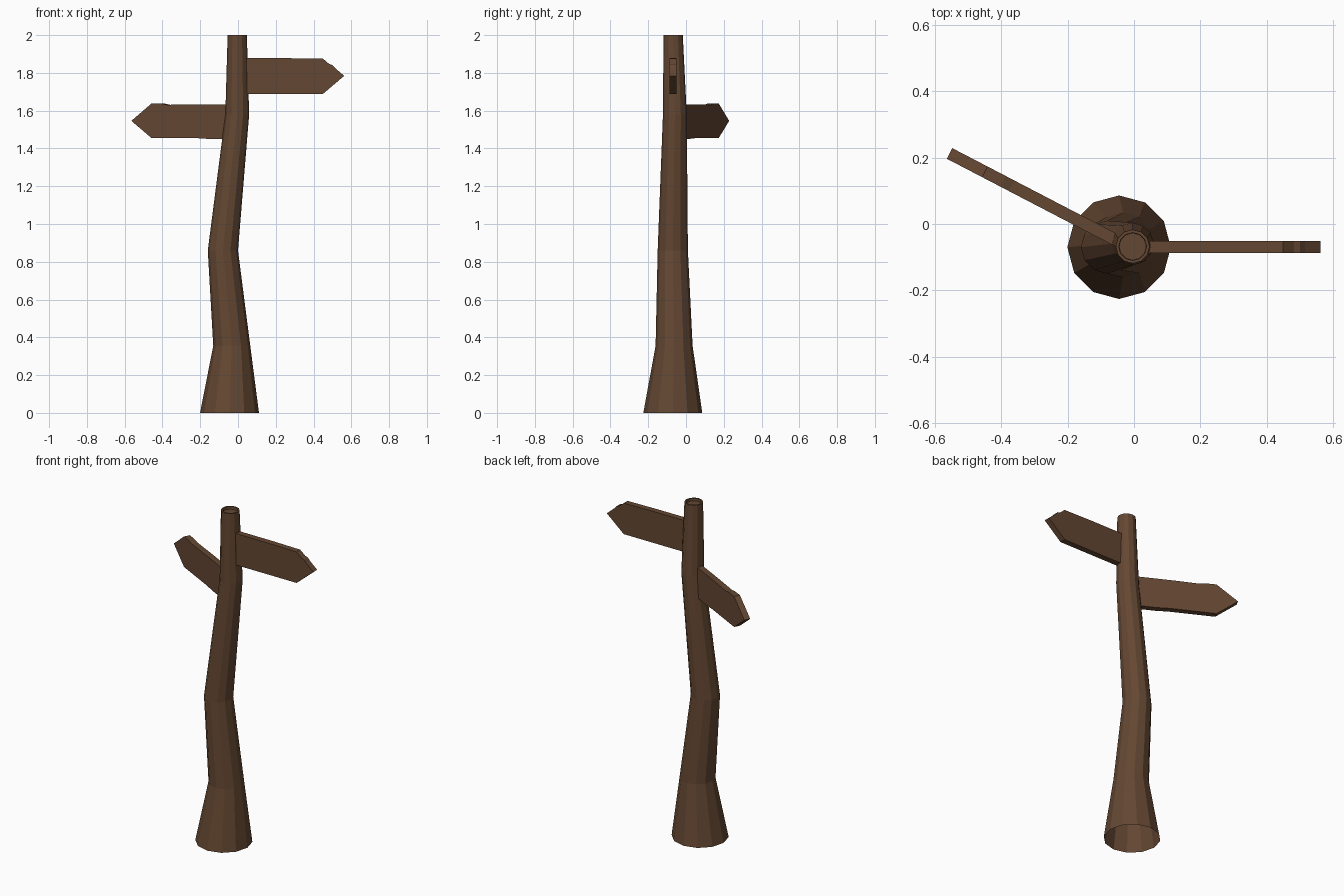
import bpy, bmesh, math
from mathutils import Matrix, Vector

cube = bpy.data.objects.get("Cube")
if cube:
    bpy.data.objects.remove(cube, do_unlink=True)

# One weathered wood colour
wood = bpy.data.materials.new("brown_wood")
wood.use_nodes = True
colour = (0.127, 0.063, 0.032, 1)
wood.diffuse_color = colour
bsdf = wood.node_tree.nodes["Principled BSDF"]
bsdf.inputs["Base Color"].default_value = colour
bsdf.inputs["Roughness"].default_value = 0.9


def finish(name, bm):
    bmesh.ops.recalc_face_normals(bm, faces=bm.faces)
    mesh = bpy.data.meshes.new(name)
    bm.to_mesh(mesh)
    bm.free()
    mesh.materials.append(wood)
    obj = bpy.data.objects.new(name, mesh)
    bpy.context.collection.objects.link(obj)
    return obj


def make_post(sides=12):
    """Crooked trunk: rings of (x, y, z, radius), open below, dished on top."""
    rings = [
        (-0.045, -0.07, 0.0, 0.156),
        (-0.033, -0.063, 0.355, 0.098),
        (-0.08, -0.07, 0.86, 0.08),
        (-0.004, -0.059, 1.58, 0.063),
        (-0.004, -0.068, 2.0, 0.051),
        (-0.004, -0.068, 2.0, 0.042),
        (-0.004, -0.068, 1.985, 0.041),
    ]
    bm = bmesh.new()
    previous = None
    for x, y, z, r in rings:
        ring = []
        for i in range(sides):
            a = math.tau * i / sides
            ring.append(bm.verts.new((x + r * math.cos(a), y + r * math.sin(a), z)))
        if previous:
            for i in range(sides):
                j = (i + 1) % sides
                bm.faces.new((previous[i], previous[j], ring[j], ring[i]))
        previous = ring
    bm.faces.new(previous)
    return finish("post", bm)


def make_sign(name, outline, origin, angle, thickness=0.036):
    """Pointed board: outline of (length, height) given depth, then turned about z."""
    bm = bmesh.new()
    front = [bm.verts.new((u, -thickness / 2, v)) for u, v in outline]
    face = bm.faces.new(front)
    back = bmesh.ops.extrude_face_region(bm, geom=[face])["geom"]
    moved = [g for g in back if isinstance(g, bmesh.types.BMVert)]
    bmesh.ops.translate(bm, vec=(0, thickness, 0), verts=moved)
    turn = Matrix.Translation(Vector(origin)) @ Matrix.Rotation(angle, 4, "Z")
    bmesh.ops.transform(bm, matrix=turn, verts=bm.verts)
    return finish(name, bm)


make_post()

# Upper board with a chipped point
make_sign("upper_sign", [
    (0.02, -0.095), (0.45, -0.095), (0.562, 0), (0.515, 0.041), (0.5, 0.058),
    (0.483, 0.063), (0.45, 0.091), (0.25, 0.094), (0.02, 0.094),
], (0, -0.069, 1.784), 0)

# Lower board angled to the back, with a worn top edge
make_sign("lower_sign", [
    (0.0, -0.095), (0.13, -0.095), (0.2, -0.091), (0.462, -0.091), (0.582, 0),
    (0.462, 0.092), (0.4, 0.091), (0.37, 0.085), (0.22, 0.087), (0.0, 0.087),
], (-0.04, -0.056, 1.546), math.radians(152.5))
